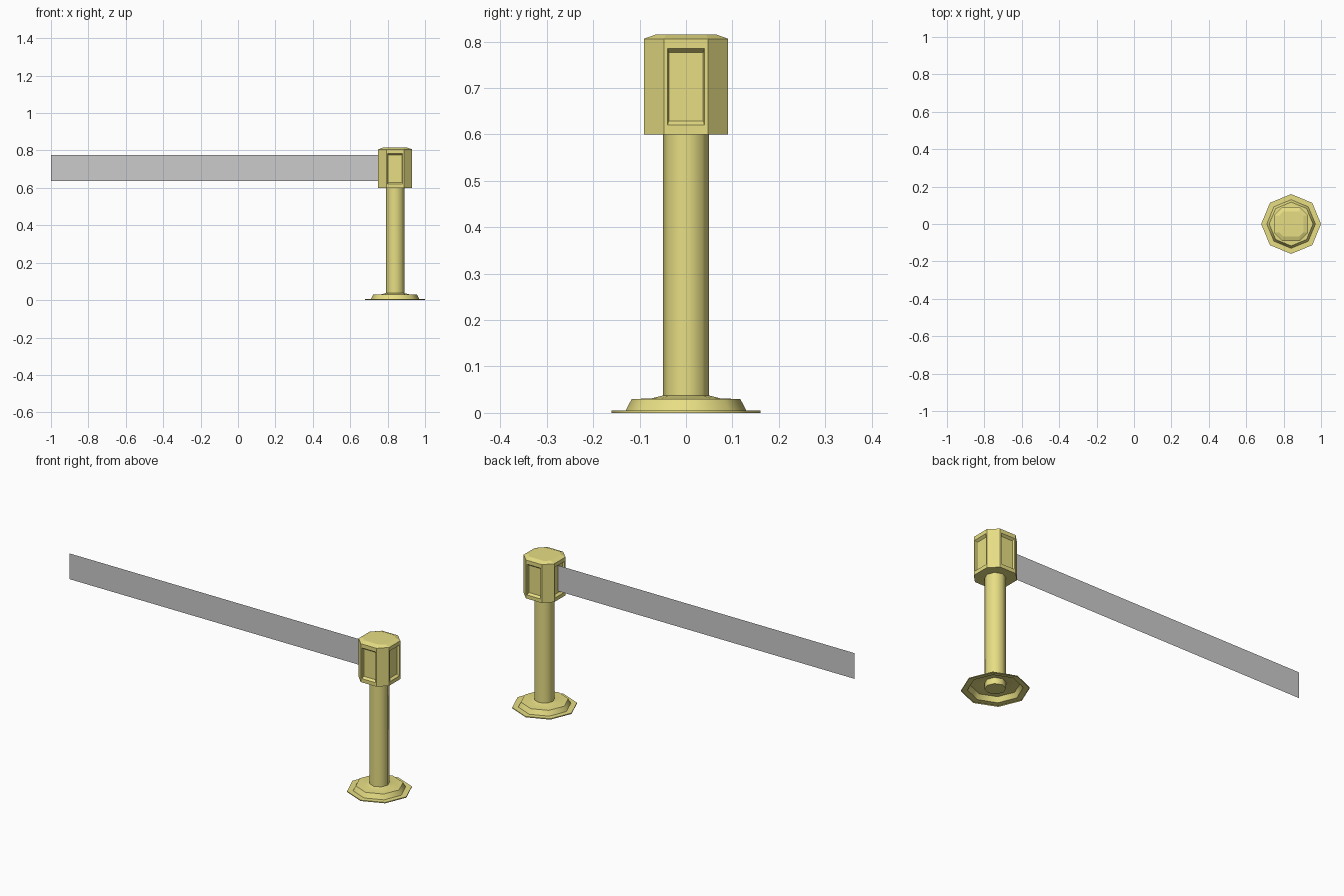
import bpy, bmesh, math

if "Cube" in bpy.data.objects:
    bpy.data.objects.remove(bpy.data.objects["Cube"])

PX = 0.84  # post centre along x

gold = bpy.data.materials.new("gold_yellow")
gold.diffuse_color = (0.8, 0.73, 0.23, 1)
gold.use_nodes = True
gold.node_tree.nodes["Principled BSDF"].inputs["Base Color"].default_value = gold.diffuse_color


def make_object(name, bm, mat=None, smooth=None):
    mesh = bpy.data.meshes.new(name)
    bm.to_mesh(mesh)
    bm.free()
    ob = bpy.data.objects.new(name, mesh)
    bpy.context.collection.objects.link(ob)
    if mat:
        mesh.materials.append(mat)
    if smooth:
        bpy.ops.object.select_all(action='DESELECT')
        ob.select_set(True)
        bpy.context.view_layer.objects.active = ob
        bpy.ops.object.shade_smooth_by_angle(angle=math.radians(smooth))
    return ob


def ring_octagon(r, z):
    return [(r * math.cos(i * math.pi / 4), r * math.sin(i * math.pi / 4), z) for i in range(8)]


def chamfered_square(half, flat, z):
    h, f = half, flat
    pts = [(h, -f), (h, f), (f, h), (-f, h), (-h, f), (-h, -f), (-f, -h), (f, -h)]
    return [(x, y, z) for x, y in pts]


def loft(rings, cap_bottom=False, cap_top=False):
    bm = bmesh.new()
    loops = [[bm.verts.new((x + PX, y, z)) for x, y, z in ring] for ring in rings]
    for a, b in zip(loops, loops[1:]):
        for i in range(8):
            j = (i + 1) % 8
            bm.faces.new((a[i], a[j], b[j], b[i]))
    if cap_bottom:
        bm.faces.new(loops[0][::-1])
    if cap_top:
        bm.faces.new(loops[-1])
    bm.normal_update()
    return bm


# Stepped octagonal foot, hollow underneath
profile = [(0.16, 0), (0.16, 0.005), (0.13, 0.005), (0.117, 0.03), (0.075, 0.031), (0.048, 0.038)]
make_object("base", loft([ring_octagon(r, z) for r, z in profile]), gold, 50)

# Pole
make_object("pole", loft([ring_octagon(0.05, 0.005), ring_octagon(0.05, 0.605)], True), gold, 50)

# Belt housing with a chamfered top
bm = loft([chamfered_square(0.091, 0.047, 0.60),
           chamfered_square(0.091, 0.047, 0.806),
           chamfered_square(0.066, 0.044, 0.815)], True, True)

# Recessed panels on the four main faces
panels = [f for f in bm.faces if max(abs(f.normal.x), abs(f.normal.y)) > 0.99]


def sink(thickness, depth, z0, z1):
    bmesh.ops.inset_individual(bm, faces=panels, thickness=thickness, depth=depth)
    for f in panels:
        mid = f.calc_center_median().z
        for v in f.verts:
            v.co.z = z0 if v.co.z < mid else z1


sink(0.010, 0, 0.62, 0.785)
sink(0.004, -0.012, 0.629, 0.776)
make_object("belt_housing", bm, gold)

# Flat retractable belt
bm = bmesh.new()
bm.faces.new([bm.verts.new((x, 0, z)) for x, z in
              [(-1, 0.638), (0.765, 0.638), (0.765, 0.776), (-1, 0.776)]])
make_object("belt", bm)
